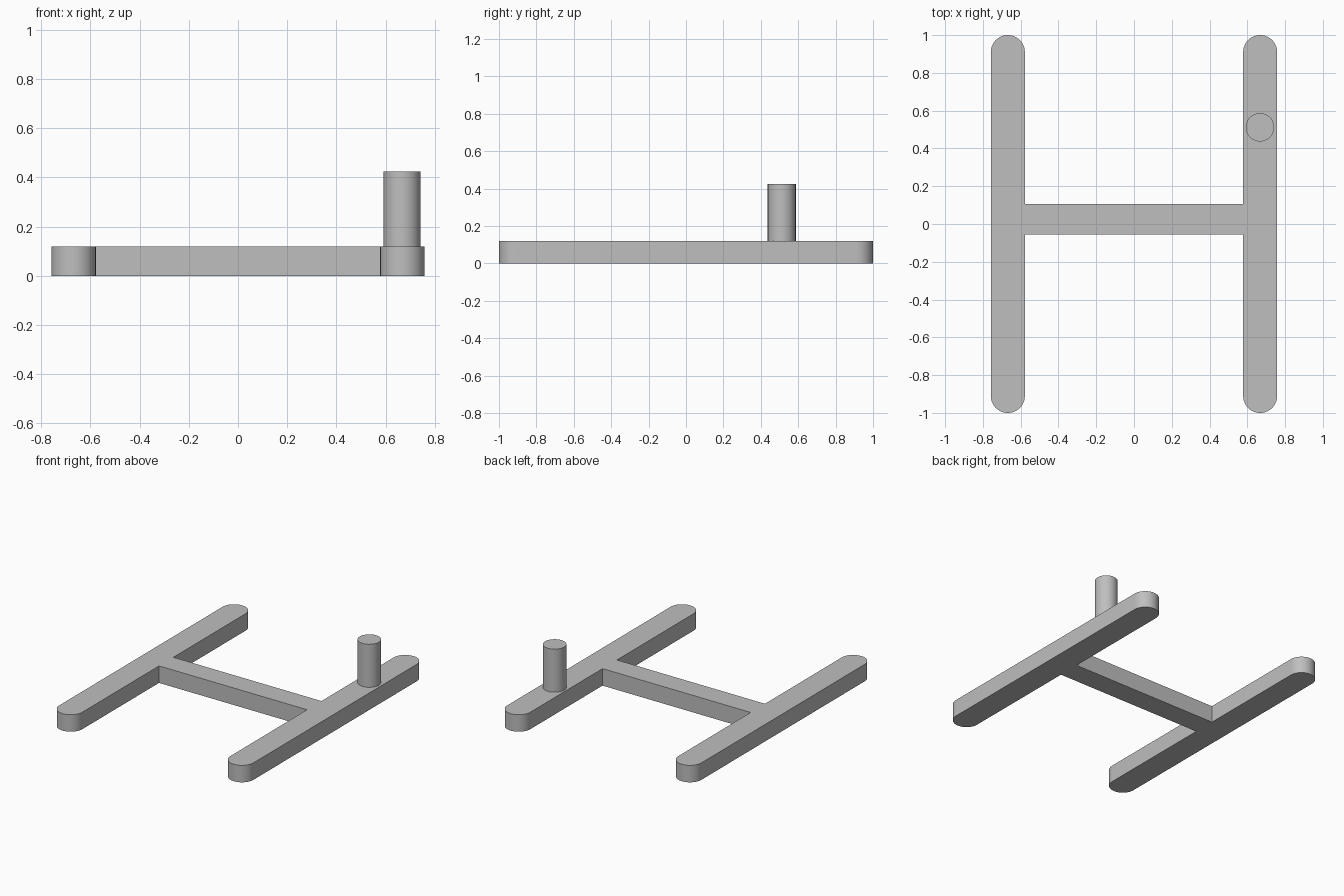
import bpy
import bmesh
from math import pi, cos, sin, radians

cube = bpy.data.objects.get("Cube")
if cube:
    bpy.data.objects.remove(cube, do_unlink=True)

RAIL_X, RAIL_R, HALF_LENGTH = 0.668, 0.09, 1.0
FRAME_H = 0.12
BAR_FRONT, BAR_BACK = -0.055, 0.105
PEG_X, PEG_Y, PEG_R, PEG_TOP = 0.667, 0.512, 0.075, 0.424

grey = bpy.data.materials.new("plain grey")
grey.use_nodes = True
colour = (0.52, 0.52, 0.52, 1)
grey.diffuse_color = colour
grey.node_tree.nodes["Principled BSDF"].inputs["Base Color"].default_value = colour


def arc(cx, cy, r, start, end, steps):
    """Points along an arc, both ends included."""
    angles = [start + (end - start) * i / steps for i in range(steps + 1)]
    return [(cx + r * cos(a), cy + r * sin(a)) for a in angles]


def extrude_outline(name, outline, bottom, top):
    """Closed prism from a counter-clockwise outline."""
    bm = bmesh.new()
    base = bm.faces.new([bm.verts.new((x, y, bottom)) for x, y in outline])
    raised = bmesh.ops.extrude_face_region(bm, geom=[base], use_keep_orig=True)
    verts = [g for g in raised["geom"] if isinstance(g, bmesh.types.BMVert)]
    bmesh.ops.translate(bm, verts=verts, vec=(0, 0, top - bottom))
    bmesh.ops.recalc_face_normals(bm, faces=bm.faces)
    mesh = bpy.data.meshes.new(name)
    bm.to_mesh(mesh)
    bm.free()
    mesh.materials.append(grey)
    obj = bpy.data.objects.new(name, mesh)
    bpy.context.collection.objects.link(obj)
    bpy.ops.object.select_all(action="DESELECT")
    obj.select_set(True)
    bpy.context.view_layer.objects.active = obj
    bpy.ops.object.shade_smooth_by_angle(angle=radians(30))
    return obj


# Frame: two round-ended rails joined by a crossbar, one outline
end_y = HALF_LENGTH - RAIL_R
inner = RAIL_X - RAIL_R
right_half = (
    [(inner, BAR_FRONT)]
    + arc(RAIL_X, -end_y, RAIL_R, pi, 2 * pi, 24)
    + arc(RAIL_X, end_y, RAIL_R, 0, pi, 24)
    + [(inner, BAR_BACK)]
)
left_half = [(-x, y) for x, y in reversed(right_half)]
extrude_outline("frame", right_half + left_half, 0, FRAME_H)

# Upright peg on the left rail
circle = arc(PEG_X, PEG_Y, PEG_R, 0, 2 * pi, 48)[:-1]
extrude_outline("peg", circle, FRAME_H, PEG_TOP)
